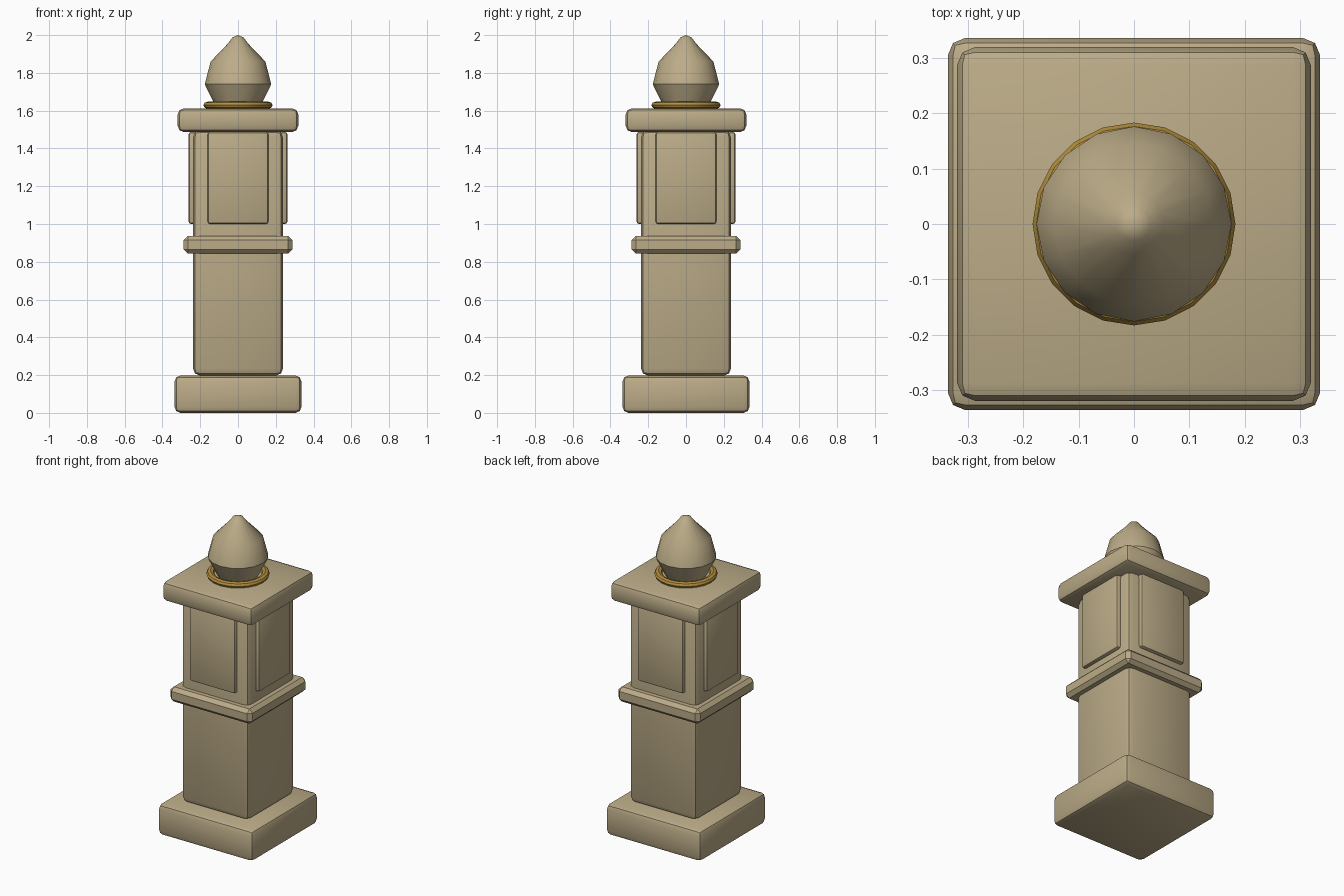
import bpy, bmesh, math
from mathutils import Matrix

cube = bpy.data.objects.get("Cube")
if cube:
    bpy.data.objects.remove(cube, do_unlink=True)


def make_material(name, rgb):
    mat = bpy.data.materials.new(name)
    mat.use_nodes = True
    color = (*rgb, 1.0)
    mat.diffuse_color = color
    mat.node_tree.nodes["Principled BSDF"].inputs["Base Color"].default_value = color
    return mat


sandstone = make_material("sandstone", (0.50, 0.41, 0.245))
gold = make_material("gold", (0.46, 0.28, 0.05))


def add_object(name, bm, mat, smooth=True):
    bmesh.ops.recalc_face_normals(bm, faces=bm.faces)
    mesh = bpy.data.meshes.new(name)
    bm.to_mesh(mesh)
    bm.free()
    mesh.materials.append(mat)
    obj = bpy.data.objects.new(name, mesh)
    bpy.context.collection.objects.link(obj)
    if smooth:
        bpy.ops.object.select_all(action="DESELECT")
        obj.select_set(True)
        bpy.context.view_layer.objects.active = obj
        bpy.ops.object.shade_smooth_by_angle(angle=math.radians(35))
    return obj


def block(name, half_x, half_y, bottom, top, bevel, segments=2, y=0.0, turn=0.0, smooth=True):
    """Bevelled box between two heights, optionally pushed out along y and turned about z."""
    bm = bmesh.new()
    bmesh.ops.create_cube(bm, size=2.0)
    bmesh.ops.scale(bm, vec=(half_x, half_y, (top - bottom) / 2), verts=bm.verts)
    bmesh.ops.bevel(bm, geom=bm.edges[:], offset=bevel, segments=segments,
                    profile=0.5, affect="EDGES")
    bmesh.ops.translate(bm, vec=(0, y, (top + bottom) / 2), verts=bm.verts)
    bmesh.ops.rotate(bm, cent=(0, 0, 0), matrix=Matrix.Rotation(turn, 3, "Z"), verts=bm.verts)
    return add_object(name, bm, sandstone, smooth)


def lathe(name, profile, sides, mat, closed=False):
    """Spin a (radius, height) profile about the z axis."""
    bm = bmesh.new()
    verts = [bm.verts.new((r, 0, z)) for r, z in profile]
    pairs = list(zip(verts, verts[1:]))
    if closed:
        pairs.append((verts[-1], verts[0]))
    edges = [bm.edges.new(p) for p in pairs]
    bmesh.ops.spin(bm, geom=verts + edges, cent=(0, 0, 0), axis=(0, 0, 1),
                   angle=math.tau, steps=sides, use_duplicate=False)
    bmesh.ops.remove_doubles(bm, verts=bm.verts, dist=0.0005)
    return add_object(name, bm, mat)


# Stacked masonry
block("base", 0.336, 0.336, 0.0, 0.198, 0.032)
block("shaft", 0.238, 0.238, 0.198, 1.495, 0.036)
block("middle_band", 0.288, 0.288, 0.843, 0.937, 0.022, segments=1, smooth=False)
block("cap", 0.319, 0.319, 1.487, 1.612, 0.032)

# Raised panel on each side of the upper shaft
for i, side in enumerate(("front", "left", "back", "right")):
    block(side + "_panel", 0.161, 0.024, 1.0, 1.487, 0.014,
          y=-0.238, turn=i * math.pi / 2)

# Gold collar ring, a torus with a low-sided section
ring = [(0.160 + 0.023 * math.cos(a), 1.629 + 0.019 * math.sin(a))
        for a in (math.tau * k / 8 for k in range(8))]
lathe("collar_ring", ring, 20, gold, closed=True)

# Bud-shaped finial
lathe("finial", [(0, 1.605), (0.108, 1.605), (0.130, 1.645), (0.176, 1.74),
                 (0.145, 1.86), (0.054, 1.955), (0.030, 1.987), (0, 2.0)],
      16, sandstone)
